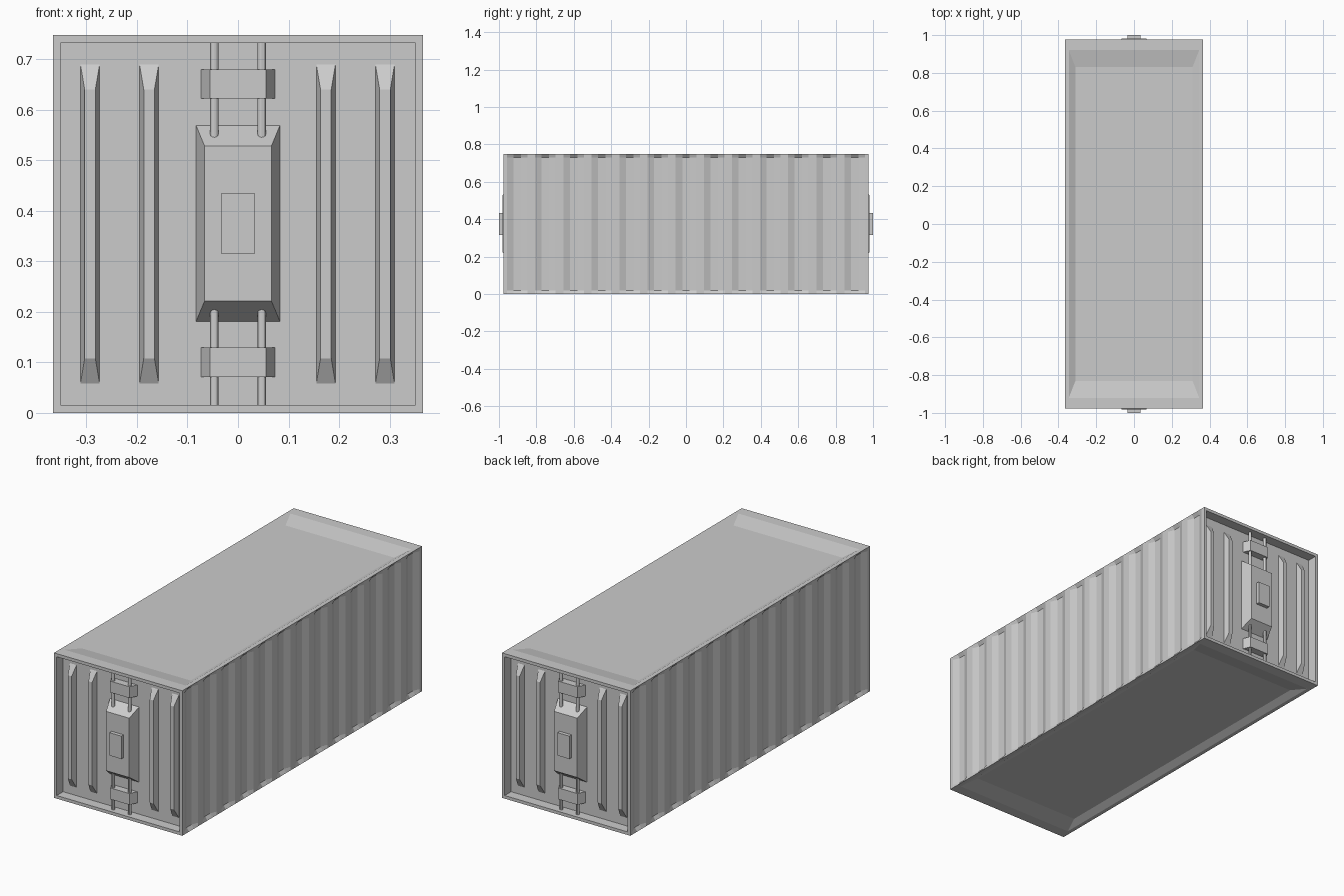
import bpy, bmesh
from mathutils import Vector

if "Cube" in bpy.data.objects:
    bpy.data.objects.remove(bpy.data.objects["Cube"])

W, L, H = 0.366, 0.977, 0.748      # half width, half length, height
PANEL = L - 0.052                  # recessed door panel plane
X, Y, Z = Vector((1, 0, 0)), Vector((0, 1, 0)), Vector((0, 0, 1))


def finish(name, bm):
    mesh = bpy.data.meshes.new(name)
    bm.to_mesh(mesh)
    bm.free()
    obj = bpy.data.objects.new(name, mesh)
    bpy.context.collection.objects.link(obj)
    return obj


def stepped(name, u, v, cu, cv, rings):
    """Concentric rectangles (half u, half v, distance out) joined and capped."""
    w = u.cross(v)
    bm = bmesh.new()
    prev = None
    for hu, hv, out in rings:
        ring = [bm.verts.new(u * (cu + a * hu) + v * (cv + b * hv) + w * out)
                for a, b in ((-1, -1), (1, -1), (1, 1), (-1, 1))]
        if prev:
            for i in range(4):
                j = (i + 1) % 4
                bm.faces.new((prev[i], prev[j], ring[j], ring[i]))
        prev = ring
    bm.faces.new(prev)
    return finish(name, bm)


def side_wall(name, u):
    """Corrugated wall whose grooves slope out flush with the top and bottom rails."""
    w = u.cross(Z)
    n = 13
    pitch = 2 * L / n
    profile = [(-L, 0)]
    for k in range(n):
        c = -L + (k + 0.5) * pitch
        profile += [(c - 0.055, 0), (c - 0.02, 0.014), (c + 0.02, 0.014), (c + 0.055, 0)]
    profile.append((L, 0))
    bm = bmesh.new()
    rows = [[bm.verts.new(u * p + Z * z + w * (W - d * f)) for p, d in profile]
            for z, f in ((0, 0), (0.018, 1), (H - 0.018, 1), (H, 0))]
    for lo, hi in zip(rows, rows[1:]):
        for i in range(len(profile) - 1):
            bm.faces.new((lo[i], lo[i + 1], hi[i + 1], hi[i]))
    return finish(name, bm)


def rod(name, x, y, z0, z1):
    bpy.ops.mesh.primitive_cylinder_add(vertices=12, radius=0.008, depth=z1 - z0,
                                        location=(x, y, (z0 + z1) / 2))
    bpy.context.object.name = name
    bpy.ops.object.shade_smooth_by_angle()


# Roof and floor with shallow sloped recesses
dish = lambda z: [(W, L, z), (0.345, 0.92, z), (0.31, 0.83, z - 0.018)]
stepped("roof", X, Y, 0, 0, dish(H))
stepped("floor", X, -Y, 0, 0, dish(0))

# Corrugated long sides
side_wall("side_wall_right", Y)
side_wall("side_wall_left", -Y)

# Both door ends
for end, s in (("front", 1), ("back", -1)):
    u = X * s
    # Frame and recessed panel
    stepped(f"{end}_frame", u, Z, 0, H / 2,
            [(W, H / 2, L), (0.351, 0.358, L), (0.351, 0.358, PANEL)])
    # Vertical ribs
    for i, x in enumerate((-0.293, -0.176, 0.174, 0.291)):
        stepped(f"{end}_rib_{i}", u, Z, x, 0.374,
                [(0.019, 0.316, PANEL), (0.0105, 0.266, PANEL + 0.028)])
    # Lock box and its raised plate
    stepped(f"{end}_lock_box", u, Z, 0, 0.375,
            [(0.083, 0.194, PANEL), (0.066, 0.153, 0.981)])
    stepped(f"{end}_lock_plate", u, Z, 0, 0.375,
            [(0.034, 0.059, 0.98), (0.034, 0.059, 1.0)])
    # Brackets and locking rods
    for part, zc, z0, z1 in (("upper", 0.651, 0.53, 0.733), ("lower", 0.1, 0.016, 0.216)):
        stepped(f"{end}_{part}_bracket", u, Z, 0, zc,
                [(0.073, 0.029, PANEL), (0.055, 0.029, PANEL + 0.038)])
        for side in (-1, 1):
            rod(f"{end}_{part}_rod", 0.047 * side, -s * (L - 0.028), z0, z1)
